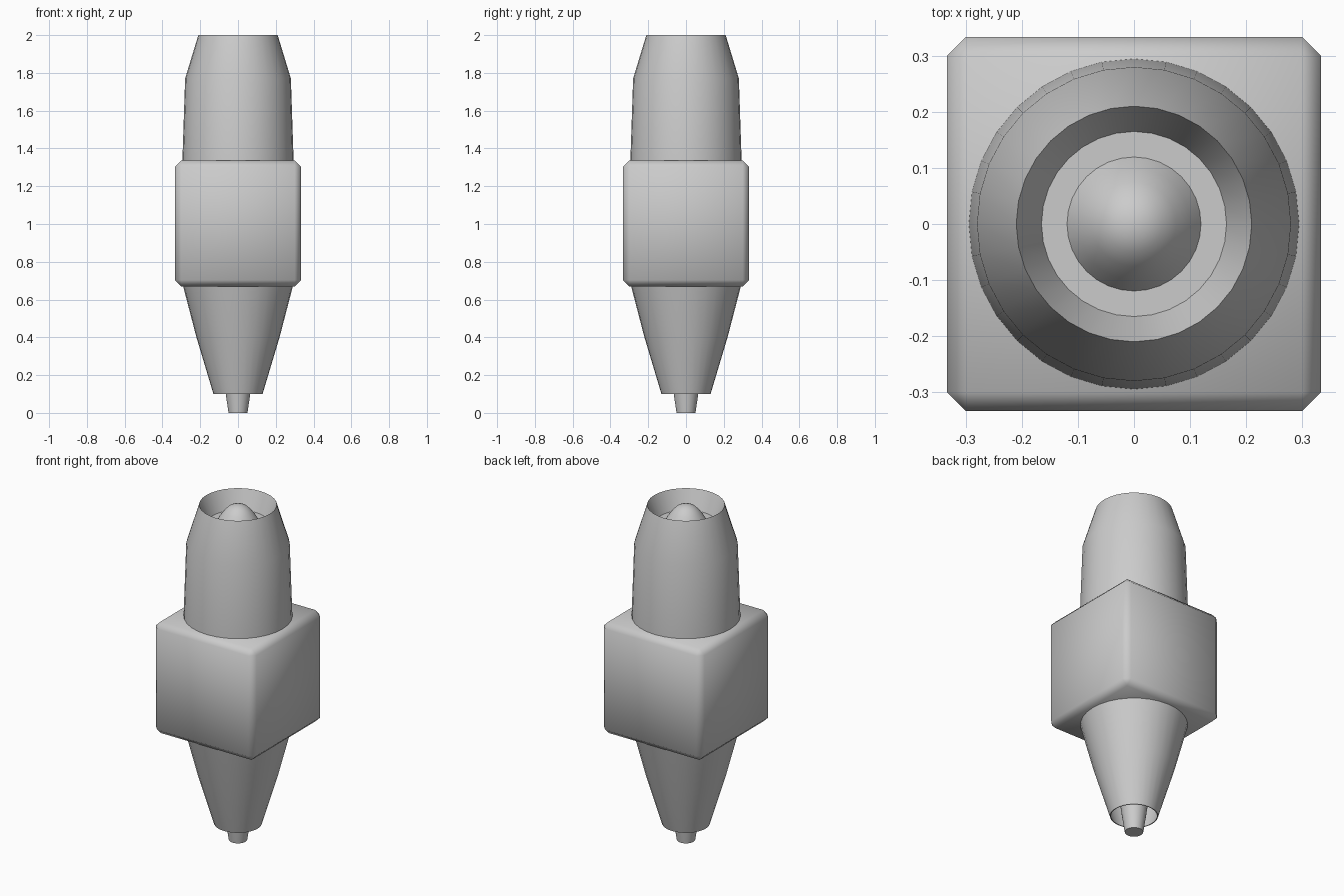
import bpy
import bmesh
import math

SEGMENTS = 32

if "Cube" in bpy.data.objects:
    bpy.data.objects.remove(bpy.data.objects["Cube"], do_unlink=True)

# Single grey finish
grey = bpy.data.materials.new("light_grey")
grey.use_nodes = True
colour = (0.6, 0.6, 0.6, 1)
grey.diffuse_color = colour
grey.node_tree.nodes["Principled BSDF"].inputs["Base Color"].default_value = colour


def finish(name, bm, angle=60):
    bmesh.ops.recalc_face_normals(bm, faces=bm.faces)
    mesh = bpy.data.meshes.new(name)
    bm.to_mesh(mesh)
    bm.free()
    mesh.materials.append(grey)
    obj = bpy.data.objects.new(name, mesh)
    bpy.context.collection.objects.link(obj)
    bpy.ops.object.select_all(action='DESELECT')
    obj.select_set(True)
    bpy.context.view_layer.objects.active = obj
    bpy.ops.object.shade_smooth_by_angle(angle=math.radians(angle))
    return obj


def turned(name, profile):
    """Spin a (radius, z) profile around the vertical axis."""
    bm = bmesh.new()
    verts = [bm.verts.new((r, 0, z)) for r, z in profile]
    edges = [bm.edges.new(pair) for pair in zip(verts, verts[1:])]
    bmesh.ops.spin(bm, geom=verts + edges, cent=(0, 0, 0), axis=(0, 0, 1),
                   angle=math.tau, steps=SEGMENTS, use_merge=True)
    bmesh.ops.remove_doubles(bm, verts=bm.verts, dist=0.0001)
    return finish(name, bm)


# Chamfered central block
bm = bmesh.new()
bmesh.ops.create_cube(bm, size=0.666)
bmesh.ops.translate(bm, verts=bm.verts, vec=(0, 0, 1.003))
bmesh.ops.bevel(bm, geom=bm.edges[:], offset=0.033, segments=1,
                affect='EDGES', profile=0.5)
finish("central_block", bm)

# Upper cowl with a funnel mouth and flat floor
turned("upper_cowl", [(0, 1.32), (0.295, 1.32), (0.28, 1.77), (0.21, 2.0),
                      (0.165, 1.89), (0, 1.89)])

# Rounded nose inside the mouth
turned("nose_cone", [(0.125, 1.88), (0.1, 1.925), (0.075, 1.96),
                     (0.05, 1.985), (0.025, 1.996), (0, 2.0)])

# Lower tapered shell, hollow at the bottom
turned("lower_shell", [(0, 0.68), (0.293, 0.68), (0.22, 0.4), (0.13, 0.1),
                       (0.125, 0.1), (0.2, 0.38), (0, 0.38)])

# Tail spike running up into the shell
turned("tail_spike", [(0, 0), (0.05, 0), (0.065, 0.1), (0.105, 0.39), (0, 0.39)])
